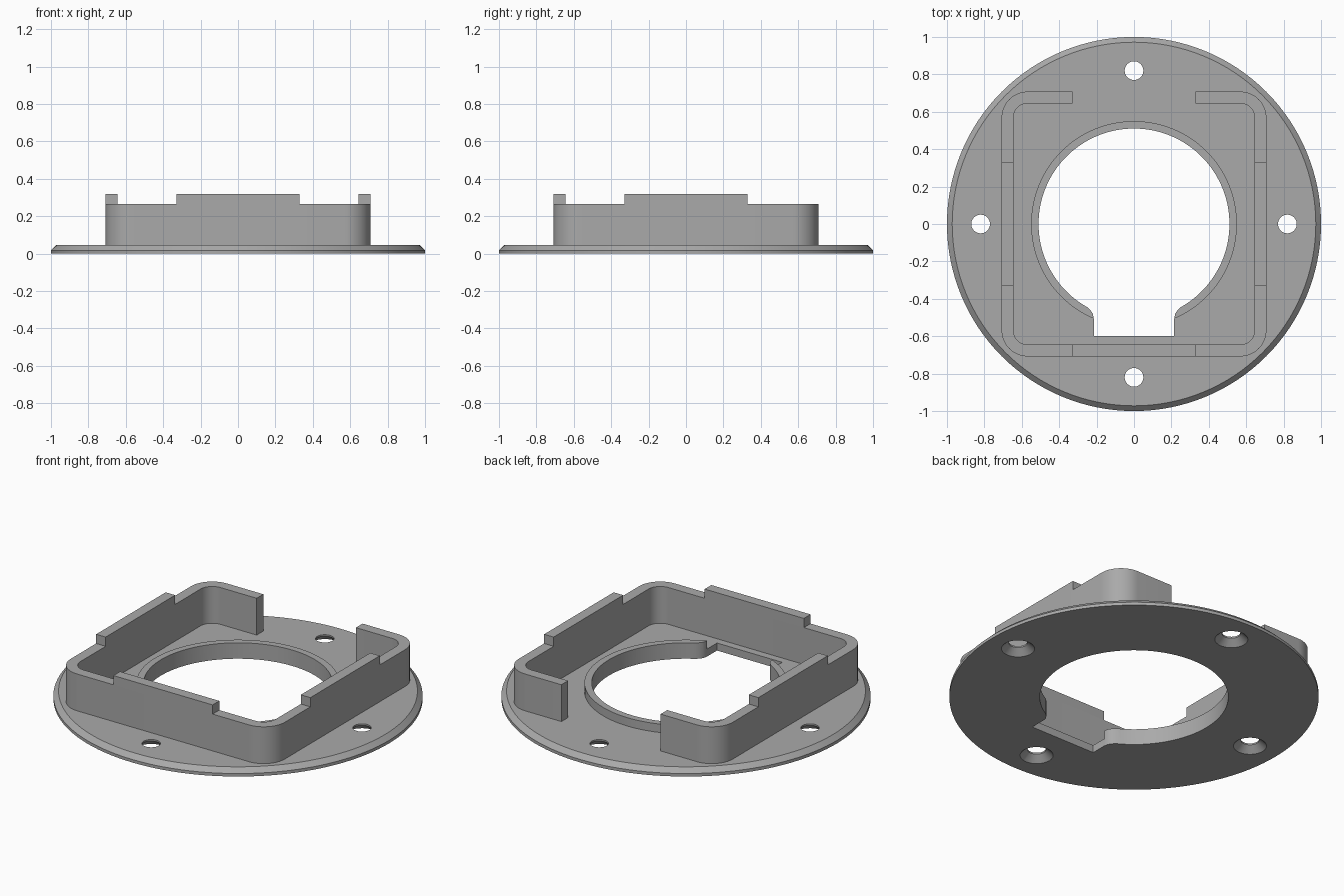
import bpy, bmesh
from math import sin, cos, pi, radians, atan2, hypot

if "Cube" in bpy.data.objects:
    bpy.data.objects.remove(bpy.data.objects["Cube"], do_unlink=True)

grey = bpy.data.materials.new("plain grey")
grey.use_nodes = True
grey.diffuse_color = (0.4, 0.4, 0.4, 1)
grey.node_tree.nodes["Principled BSDF"].inputs["Base Color"].default_value = (0.4, 0.4, 0.4, 1)

PLATE_TOP = 0.045
WALL_TOP = 0.265
TAB_TOP = 0.32
OUTER, INNER = 0.708, 0.645   # half widths of the square wall
TAB = 0.328                   # half length of tabs and of the rear gap


def finish(name, bm):
    bmesh.ops.recalc_face_normals(bm, faces=bm.faces)
    mesh = bpy.data.meshes.new(name)
    bm.to_mesh(mesh)
    bm.free()
    mesh.materials.append(grey)
    obj = bpy.data.objects.new(name, mesh)
    bpy.context.collection.objects.link(obj)
    return obj


def prism(name, outline, z0, z1):
    bm = bmesh.new()
    face = bm.faces.new([bm.verts.new((x, y, z0)) for x, y in outline])
    new = bmesh.ops.extrude_face_region(bm, geom=[face])["geom"]
    top = [v for v in new if isinstance(v, bmesh.types.BMVert)]
    bmesh.ops.translate(bm, verts=top, vec=(0, 0, z1 - z0))
    return finish(name, bm)


def lathe(name, profile, steps, x=0, y=0):
    # Closed solid of revolution with flat end caps
    bm = bmesh.new()
    rings = [[bm.verts.new((x + r * cos(2 * pi * i / steps), y + r * sin(2 * pi * i / steps), z))
              for i in range(steps)] for r, z in profile]
    for a, b in zip(rings, rings[1:]):
        for i in range(steps):
            j = (i + 1) % steps
            bm.faces.new((a[i], a[j], b[j], b[i]))
    bm.faces.new(rings[0])
    bm.faces.new(rings[-1])
    return finish(name, bm)


def arc(cx, cy, r, a0, a1, n):
    return [(cx + r * cos(radians(a0 + (a1 - a0) * i / n)),
             cy + r * sin(radians(a0 + (a1 - a0) * i / n))) for i in range(n + 1)]


def smooth(obj):
    bpy.ops.object.select_all(action='DESELECT')
    obj.select_set(True)
    bpy.context.view_layer.objects.active = obj
    bpy.ops.object.shade_smooth_by_angle(angle=radians(30))


def cut(obj, cutter):
    mod = obj.modifiers.new("cut", 'BOOLEAN')
    mod.operation = 'DIFFERENCE'
    mod.solver = 'EXACT'
    mod.object = cutter
    bpy.context.view_layer.objects.active = obj
    bpy.ops.object.modifier_apply(modifier=mod.name)
    bpy.data.objects.remove(cutter, do_unlink=True)


# Round base plate with bevelled rim and raised collar
plate = lathe("base_plate", [(1, 0), (1, 0.018), (0.972, PLATE_TOP), (0.55, PLATE_TOP),
                             (0.55, 0.095), (0.3, 0.095)], 128)

# Keyhole opening: circle joined to a square notch by rounded shoulders
notch = [(0.25, -0.445), (0.232, -0.462), (0.22, -0.48), (0.215, -0.505), (0.215, -0.6)]
start = math_angle = 360 + atan2(notch[0][1], notch[0][0]) * 180 / pi
outline = arc(0, 0, hypot(*notch[0]), start - 360, 540 - start, 96)
outline += [(-x, y) for x, y in notch[1:]] + notch[:0:-1]
cut(plate, prism("opening_cutter", outline, -0.1, 0.3))

# Countersunk screw holes
for x, y in ((0.82, 0), (-0.82, 0), (0, 0.82), (0, -0.82)):
    cut(plate, lathe("screw_cutter", [(0.1, -0.01), (0.09, 0), (0.05, 0.036), (0.05, 0.1)], 32, x, y))
smooth(plate)


# Square wall with rounded corners, open at the rear
def wall_line(half, r):
    c = half - r
    pts = [(TAB, half)]
    for sx, sy, a in ((1, 1, 90), (1, -1, 0), (-1, -1, -90), (-1, 1, -180)):
        pts += arc(sx * c, sy * c, r, a, a - 90, 12)
    return pts + [(-TAB, half)]


wall = prism("square_wall", wall_line(OUTER, 0.14) + wall_line(INNER, 0.077)[::-1],
             PLATE_TOP, WALL_TOP)
smooth(wall)

# Raised tabs on the front and both sides
prism("front_tab", [(-TAB, -OUTER), (TAB, -OUTER), (TAB, -INNER), (-TAB, -INNER)], WALL_TOP, TAB_TOP)
for side, s in (("left", 1), ("right", -1)):
    prism(side + "_tab", [(s * INNER, -TAB), (s * OUTER, -TAB), (s * OUTER, TAB), (s * INNER, TAB)],
          WALL_TOP, TAB_TOP)
